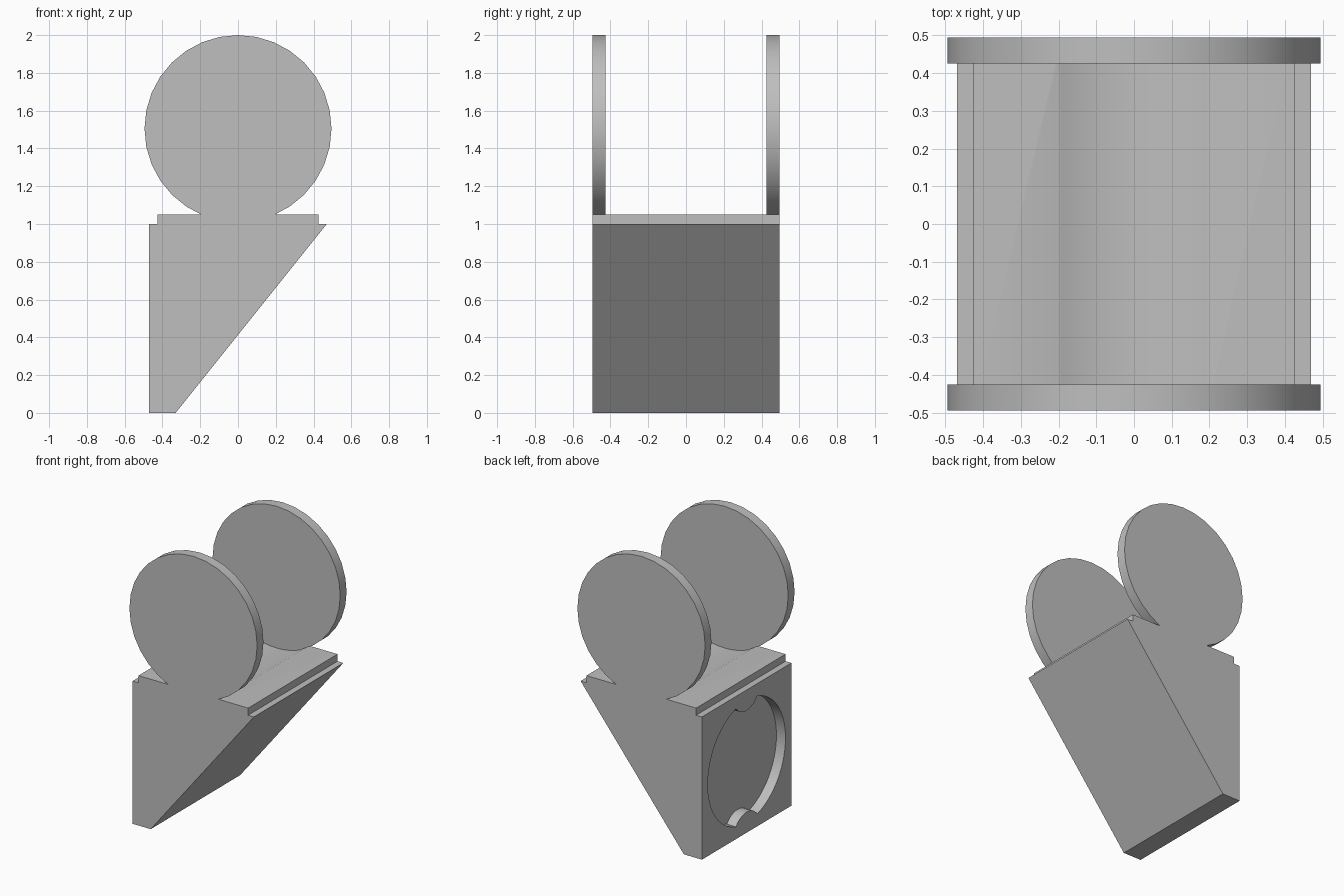
import bpy, bmesh
from math import sin, cos, asin, atan2, pi
from mathutils import Vector

default = bpy.data.objects.get("Cube")
if default:
    bpy.data.objects.remove(default, do_unlink=True)

HALF = 0.495      # half depth of the body, also the disc radius
PLATE = 0.07      # disc thickness and pocket depth
DISC_Z = HALF + 1.01

grey = bpy.data.materials.new("plain grey")
grey.use_nodes = True
colour = (0.52, 0.52, 0.52, 1)
grey.diffuse_color = colour
grey.node_tree.nodes["Principled BSDF"].inputs["Base Color"].default_value = colour


def arc(cu, cv, radius, start, end, steps):
    """Points of an arc in a plane, angles counter-clockwise from +u."""
    angles = [start + (end - start) * i / steps for i in range(steps + 1)]
    return [(cu + radius * cos(a), cv + radius * sin(a)) for a in angles]


def prism(name, outline, place, sweep):
    """Extrude a flat outline, placed in space by a function, along a vector."""
    bm = bmesh.new()
    face = bm.faces.new([bm.verts.new(place(u, v)) for u, v in outline])
    made = bmesh.ops.extrude_face_region(bm, geom=[face])["geom"]
    verts = [g for g in made if isinstance(g, bmesh.types.BMVert)]
    bmesh.ops.translate(bm, verts=verts, vec=Vector(sweep))
    bmesh.ops.recalc_face_normals(bm, faces=bm.faces)
    mesh = bpy.data.meshes.new(name)
    bm.to_mesh(mesh)
    bm.free()
    mesh.materials.append(grey)
    obj = bpy.data.objects.new(name, mesh)
    bpy.context.collection.objects.link(obj)
    return obj


def carve(target, cutter):
    """Subtract the cutter and throw it away."""
    mod = target.modifiers.new("carve", "BOOLEAN")
    mod.operation = "DIFFERENCE"
    mod.solver = "EXACT"
    mod.object = cutter
    bpy.context.view_layer.objects.active = target
    bpy.ops.object.modifier_apply(modifier=mod.name)
    bpy.data.objects.remove(cutter, do_unlink=True)


# Wedge body with stepped top and round end discs, as one side profile
neck = asin((1.05 - DISC_Z) / HALF)
step = 2 * pi / 32
rim = [(HALF * cos(i * step), DISC_Z + HALF * sin(i * step)) for i in range(-5, 22)]
neck_x = HALF * cos(neck)
profile = [(-0.47, 0), (-0.33, 0), (0.47, 1), (0.425, 1), (0.425, 1.05), (neck_x, 1.05)]
profile += rim + [(-neck_x, 1.05), (-0.425, 1.05), (-0.425, 1), (-0.47, 1)]
body = prism("wedge_body_with_discs", profile,
             lambda u, v: (u, -HALF, v), (0, 2 * HALF, 0))

# Round gap between the discs, leaving a shallow groove in the top
gap = arc(0, DISC_Z, HALF + 0.004, 0, 2 * pi, 64)[:-1]
inner = HALF - PLATE
carve(body, prism("gap_cutter", gap, lambda u, v: (u, -inner, v), (0, 2 * inner, 0)))

# Round pocket in the upright side, with a bump at its top and bottom
R, BUMP, OFFSET = 0.43, 0.15, 0.505
meet_v = (R * R - BUMP * BUMP + OFFSET * OFFSET) / (2 * OFFSET)
meet_u = (R * R - meet_v * meet_v) ** 0.5
side = atan2(meet_v, meet_u)
lobe = atan2(OFFSET - meet_v, meet_u)
half = arc(0, 0, R, -side, side, 24)
half += arc(0, OFFSET, BUMP, -lobe, lobe - pi, 10)[1:-1]
pocket = half + [(-u, -v) for u, v in half]
carve(body, prism("pocket_cutter", pocket,
                  lambda u, v: (-0.6, u, v + 0.5), (0.13 + PLATE, 0, 0)))

# Smooth rims, crisp edges
bpy.ops.object.select_all(action="DESELECT")
body.select_set(True)
bpy.context.view_layer.objects.active = body
bpy.ops.object.shade_smooth_by_angle(angle=0.5)
